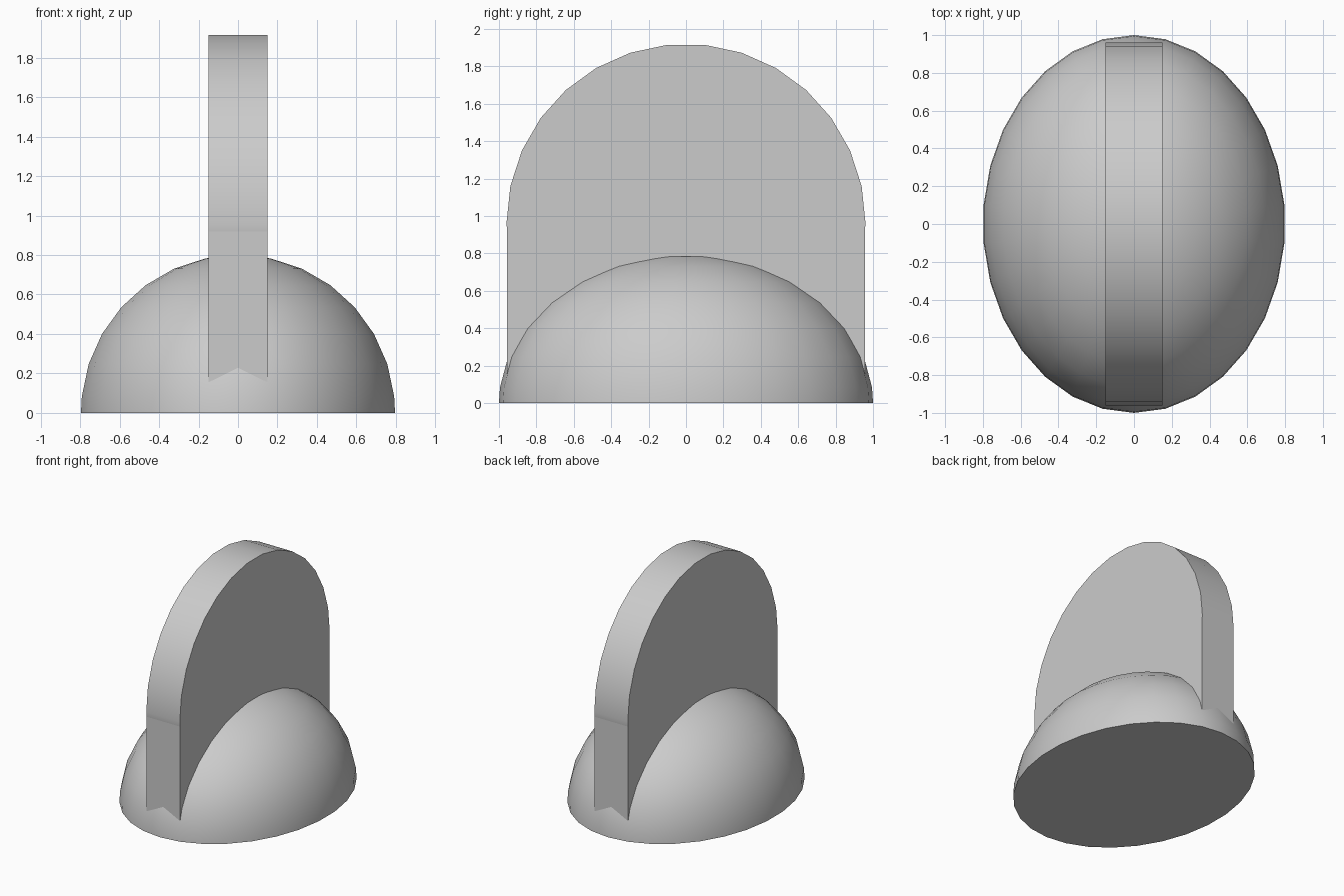
import bpy, bmesh
from math import sin, cos, radians

cube = bpy.data.objects.get("Cube")
if cube:
    bpy.data.objects.remove(cube, do_unlink=True)

grey = bpy.data.materials.new("light grey")
grey.use_nodes = True
colour = (0.6, 0.6, 0.6, 1)
grey.diffuse_color = colour
grey.node_tree.nodes["Principled BSDF"].inputs["Base Color"].default_value = colour

STEP = 12          # degrees per facet
RADIUS = 0.96      # arch radius and the height of its centre
SEAM = 0.92        # height where the straight post meets the arch
HALF_DEPTH = 0.956
HALF_WIDTH = 0.15


def add_part(name, bm):
    bmesh.ops.recalc_face_normals(bm, faces=bm.faces)
    mesh = bpy.data.meshes.new(name)
    bm.to_mesh(mesh)
    bm.free()
    mesh.materials.append(grey)
    part = bpy.data.objects.new(name, mesh)
    bpy.context.collection.objects.link(part)
    bpy.ops.object.select_all(action='DESELECT')
    part.select_set(True)
    bpy.context.view_layer.objects.active = part
    bpy.ops.object.shade_smooth_by_angle(angle=radians(30))
    return part


def add_slab(name, profile):
    """Extrude a (y, z) outline across the width."""
    bm = bmesh.new()
    face = bm.faces.new([bm.verts.new((-HALF_WIDTH, y, z)) for y, z in profile])
    out = bmesh.ops.extrude_face_region(bm, geom=[face], use_keep_orig=True)
    moved = [v for v in out["geom"] if isinstance(v, bmesh.types.BMVert)]
    bmesh.ops.translate(bm, verts=moved, vec=(2 * HALF_WIDTH, 0, 0))
    return add_part(name, bm)


# Half-ellipsoid base, closed flat underneath
bm = bmesh.new()
bmesh.ops.create_uvsphere(bm, u_segments=360 // STEP, v_segments=180 // STEP, radius=1)
bmesh.ops.scale(bm, verts=bm.verts, vec=(0.8, 1, 0.8))
geom = bm.verts[:] + bm.edges[:] + bm.faces[:]
cut = bmesh.ops.bisect_plane(bm, geom=geom, plane_co=(0, 0, 0),
                             plane_no=(0, 0, 1), clear_inner=True)
# Replace the trimmed belt with a true equator ring
for v in bm.verts:
    if abs(v.co.z) < 1e-5:
        r = ((v.co.x / 0.8) ** 2 + v.co.y ** 2) ** 0.5
        v.co.x /= r
        v.co.y /= r
bmesh.ops.contextual_create(bm, geom=[e for e in cut["geom_cut"]
                                      if isinstance(e, bmesh.types.BMEdge)])
add_part("dome_base", bm)

# Upright slab: straight lower post and rounded upper arch
add_slab("slab_post", [(-HALF_DEPTH, 0), (HALF_DEPTH, 0),
                       (HALF_DEPTH, SEAM), (-HALF_DEPTH, SEAM)])
arc = [(RADIUS * cos(radians(a)), RADIUS + RADIUS * sin(radians(a)))
       for a in range(0, 181, STEP)]
add_slab("slab_arch", [(HALF_DEPTH, SEAM)] + arc + [(-HALF_DEPTH, SEAM)])
